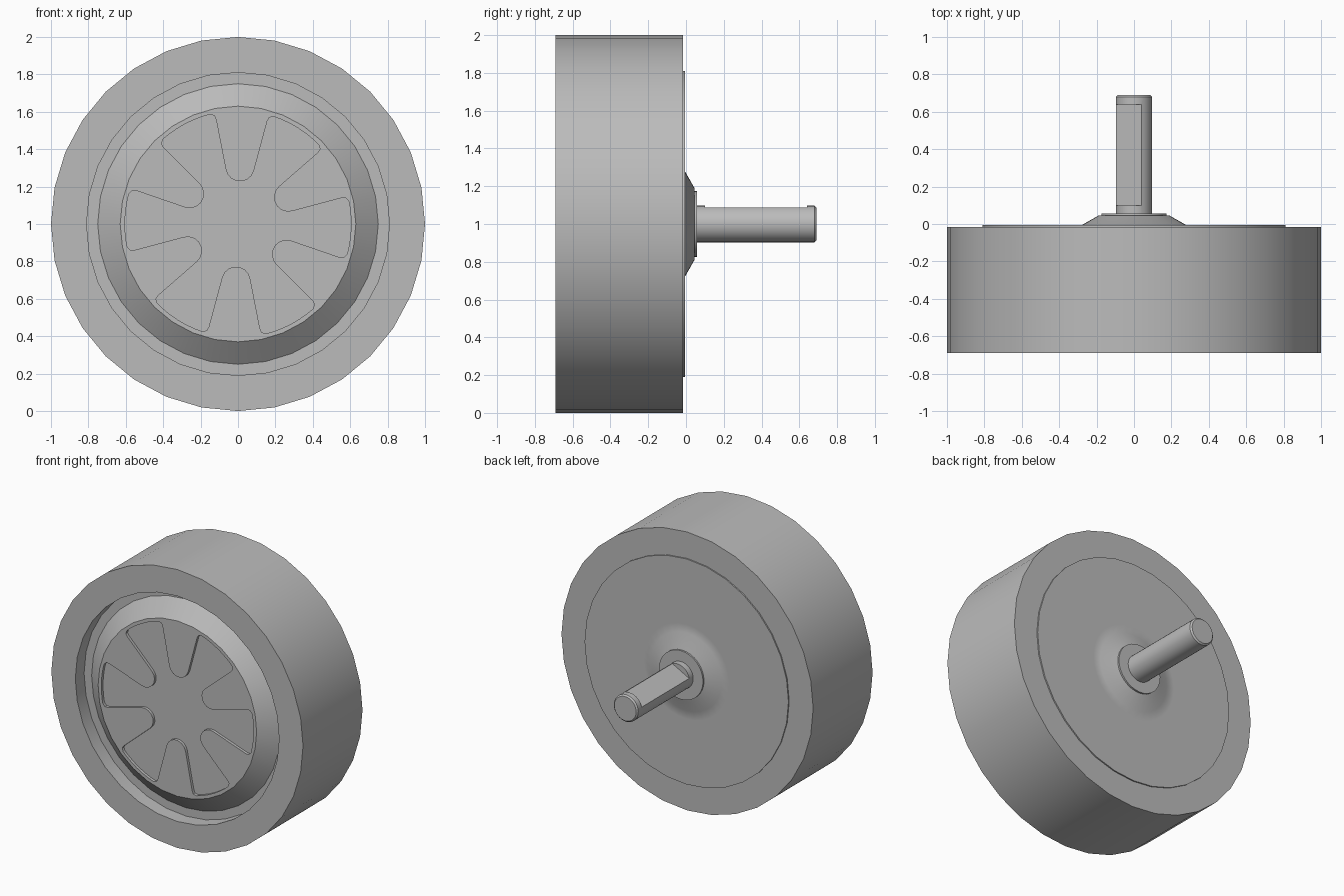
import bpy, bmesh
from math import sin, cos, pi, radians
from mathutils import Matrix, Vector

if "Cube" in bpy.data.objects:
    bpy.data.objects.remove(bpy.data.objects["Cube"])

SIDES = 32
AXIS = Vector((0, 0, 1))

grey = bpy.data.materials.new("plain grey")
grey.use_nodes = True
GREY = (0.5, 0.5, 0.5, 1)
grey.diffuse_color = GREY
grey.node_tree.nodes["Principled BSDF"].inputs["Base Color"].default_value = GREY


def finish(name, bm):
    bmesh.ops.recalc_face_normals(bm, faces=bm.faces)
    mesh = bpy.data.meshes.new(name)
    bm.to_mesh(mesh)
    bm.free()
    mesh.materials.append(grey)
    obj = bpy.data.objects.new(name, mesh)
    bpy.context.collection.objects.link(obj)
    return obj


def lathe(name, profile, closed=False, sides=SIDES):
    """Turn (radius, y) points around the axle."""
    bm = bmesh.new()
    verts = [bm.verts.new((0, y, 1 + r)) for r, y in profile]
    pairs = list(zip(verts, verts[1:]))
    if closed:
        pairs.append((verts[-1], verts[0]))
    edges = [bm.edges.new(p) for p in pairs]
    bmesh.ops.spin(bm, geom=verts + edges, cent=AXIS, axis=(0, 1, 0),
                   angle=2 * pi, steps=sides, use_merge=True)
    bmesh.ops.remove_doubles(bm, verts=bm.verts, dist=0.0005)
    return finish(name, bm)


def cut(target, cutter):
    cutter.hide_render = True
    mod = target.modifiers.new("cut", "BOOLEAN")
    mod.operation = "DIFFERENCE"
    mod.solver = "EXACT"
    mod.object = cutter
    bpy.context.view_layer.objects.active = target
    bpy.ops.object.modifier_apply(modifier=mod.name)
    bpy.data.objects.remove(cutter)


def smooth(obj):
    bpy.ops.object.select_all(action="DESELECT")
    obj.select_set(True)
    bpy.context.view_layer.objects.active = obj
    bpy.ops.object.shade_smooth_by_angle(angle=radians(35))


# Tyre: a plain thick ring
tyre = lathe("tyre", [(1, -0.69), (1, -0.015), (0.81, -0.015), (0.81, -0.69)], closed=True)

# Hub: raised front face with sloping rim, flared boss behind
hub = lathe("hub", [(0, -0.688), (0.63, -0.688), (0.75, -0.59), (0.81, -0.59),
                    (0.81, -0.006), (0.34, -0.006), (0.28, -0.006),
                    (0.19, 0.045), (0, 0.045)])

# Six-armed star pocket sunk into the hub face
bm = bmesh.new()
outline = []
for k in range(6):
    turn = radians(28 + 60 * k)
    tip = [(0.305 + 0.077 * cos(t), -0.077 * sin(t))
           for t in (radians(103 + 22 * i) for i in range(8))]
    corner = [(0.555, 0.137), (0.575, 0.147), (0.58, 0.172)]
    arc = [(0.605 * cos(radians(a)), 0.605 * sin(radians(a))) for a in range(20, 41, 5)]
    start = [(r, -t) for r, t in reversed(corner)]
    for r, t in start + tip + corner + arc:
        outline.append((r * cos(turn) - t * sin(turn), r * sin(turn) + t * cos(turn)))
face = bm.faces.new([bm.verts.new((x, -0.668, 1 + z)) for x, z in outline])
top = bmesh.ops.extrude_face_region(bm, geom=[face])
bmesh.ops.translate(bm, vec=(0, -0.1, 0),
                    verts=[g for g in top["geom"] if isinstance(g, bmesh.types.BMVert)])
cut(hub, finish("star_cutter", bm))

# Collar around the axle
collar = lathe("collar", [(0, 0.03), (0.175, 0.03), (0.175, 0.057), (0, 0.057)])

# Axle with chamfered end and one milled flat
axle = lathe("axle", [(0, 0.04), (0.097, 0.04), (0.097, 0.68), (0.087, 0.69), (0, 0.69)])
bm = bmesh.new()
bmesh.ops.create_cube(bm, size=1, matrix=Matrix.Diagonal((0.3, 0.54, 0.2, 1)))
bmesh.ops.transform(bm, verts=bm.verts, matrix=Matrix.Translation((0, 0.37, 1))
                    @ Matrix.Rotation(radians(-28), 4, "Y") @ Matrix.Translation((0, 0, 0.16)))
cut(axle, finish("flat_cutter", bm))

for part in (tyre, hub, collar, axle):
    smooth(part)
